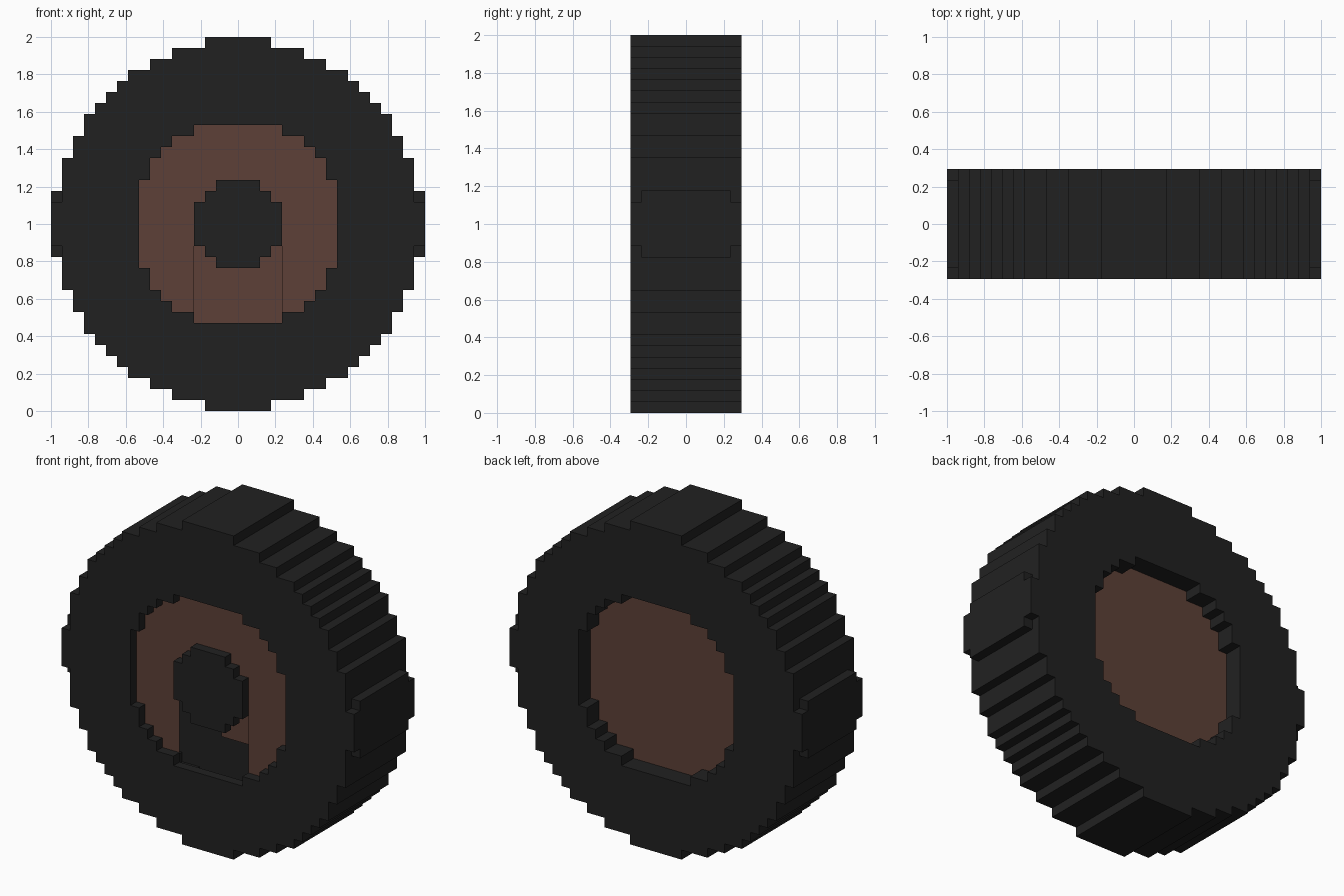
import bpy, bmesh
from mathutils import Vector

cube = bpy.data.objects.get("Cube")
if cube:
    bpy.data.objects.remove(cube, do_unlink=True)

UNIT = 2 / 34  # size of one block

# Half widths of each block row, counted outward from the axle
TYRE_ROWS = [17, 17, 17, 16, 16, 16, 15, 15, 14, 14, 13, 12, 11, 10, 8, 6, 3]
RIM_ROWS = [9, 9, 9, 9, 8, 8, 7, 6, 4]
HUB_ROWS = [4, 4, 3, 2]


def make_material(name, color):
    mat = bpy.data.materials.new(name)
    mat.use_nodes = True
    mat.diffuse_color = (*color, 1)
    mat.node_tree.nodes["Principled BSDF"].inputs["Base Color"].default_value = (*color, 1)
    return mat


def ring(i):
    """Block index to its distance from the centre line."""
    return i if i >= 0 else -1 - i


def in_disc(rows, x, z):
    r = ring(z)
    return r < len(rows) and ring(x) < rows[r]


def part_at(x, y, z):
    """Name of the part that fills a block, or None for air."""
    if not -5 <= y < 5 or not in_disc(TYRE_ROWS, x, z):
        return None
    if in_disc(RIM_ROWS, x, z):
        if -4 <= y < 3:
            return "rim"
        return "hub" if y < 0 and in_disc(HUB_ROWS, x, z) else None
    # small corner notches on the outermost side blocks
    if ring(x) == 16 and ring(z) == 2 and ring(y) == 4:
        return None
    return "tyre"


def is_opening(x, z, normal):
    """Open slot in the front of the rim, below the hub."""
    return normal.y < 0 and -4 <= x < 4 and -9 <= z < -2


NORMALS = [Vector(n) for n in ((1, 0, 0), (-1, 0, 0), (0, 1, 0),
                               (0, -1, 0), (0, 0, 1), (0, 0, -1))]


def add_face(bm, center, n):
    """One block side, wound so that it faces along n."""
    u = Vector((n.y, n.z, n.x))
    v = n.cross(u)
    corners = [center + (n + a * u + b * v) / 2
               for a, b in ((-1, -1), (1, -1), (1, 1), (-1, 1))]
    bm.faces.new([bm.verts.new((p.x * UNIT, p.y * UNIT, p.z * UNIT + 1))
                  for p in corners])


def build_part(name, mat):
    """Hollow skin of all blocks that belong to one part."""
    bm = bmesh.new()
    for x in range(-17, 17):
        for z in range(-17, 17):
            for y in range(-5, 5):
                if part_at(x, y, z) != name:
                    continue
                for n in NORMALS:
                    if part_at(x + int(n.x), y + int(n.y), z + int(n.z)):
                        continue
                    if name == "rim" and is_opening(x, z, n):
                        continue
                    add_face(bm, Vector((x + 0.5, y + 0.5, z + 0.5)), n)
    bmesh.ops.remove_doubles(bm, verts=bm.verts, dist=UNIT / 100)
    # merge the coplanar block sides into clean flat faces
    bmesh.ops.dissolve_limit(bm, angle_limit=0.01, verts=bm.verts, edges=bm.edges)
    mesh = bpy.data.meshes.new(name)
    bm.to_mesh(mesh)
    bm.free()
    mesh.materials.append(mat)
    bpy.context.collection.objects.link(bpy.data.objects.new(name, mesh))


rubber = make_material("black rubber", (0.0152, 0.0152, 0.0152))
brown = make_material("brown wood", (0.1095, 0.0513, 0.0382))

build_part("tyre", rubber)
build_part("rim", brown)
build_part("hub", rubber)
